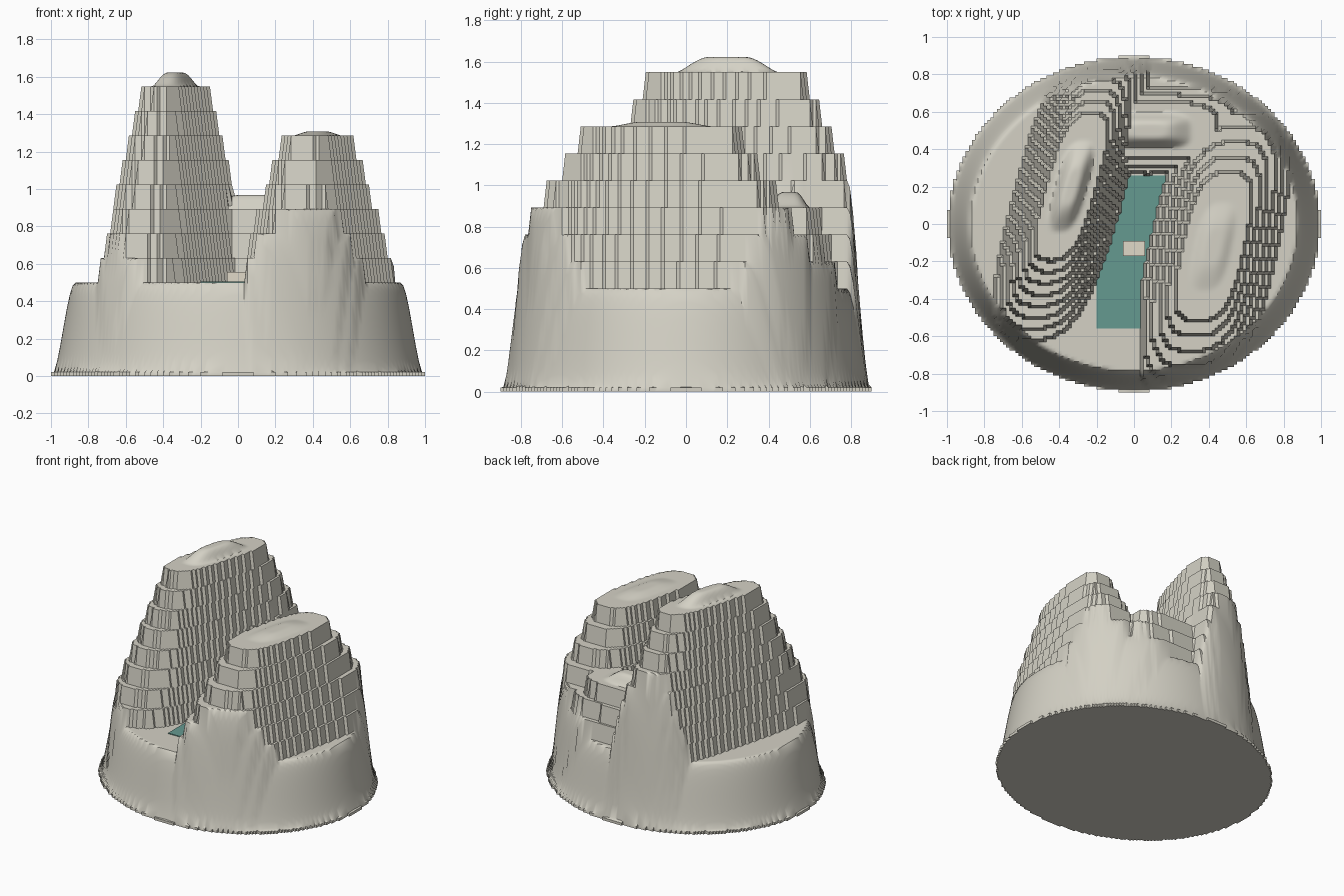
import bpy, bmesh, math

if "Cube" in bpy.data.objects:
    bpy.data.objects.remove(bpy.data.objects["Cube"])

BASE, STEP = 0.5, 0.131
STONE = (0.66, 0.64, 0.56, 1)


def smooth(t):
    t = max(0.0, min(1.0, t))
    return t * t * (3 - 2 * t)


def terraces(x, y, cx, cy, a, b, slant, power, shrink, levels, dome, dome_f):
    """Height of a stepped, slanted ridge above the base level."""
    u, v = x - cx - slant * (y - cy), y - cy
    f = ((abs(u) / a) ** power + (abs(v) / b) ** power) ** (1 / power)
    if f > 1:
        return 0.0
    n = min(levels, 1 + math.floor((1 - f) / shrink))
    return STEP * n + dome * smooth((dome_f - f) / (dome_f * 0.65)) ** 0.7


# centre x, y, half width, half length, slant, roundness, shrink per step, steps, dome height, dome size
LEFT_RIDGE = (-0.335, 0.20, 0.29, 0.82, 0.27, 3, 0.074, 8, 0.074, 0.30)
RIGHT_RIDGE = (0.425, -0.12, 0.34, 0.80, 0.21, 3, 0.100, 6, 0.022, 0.30)
SADDLE = (0.08, 0.50, 0.55, 0.23, 0.00, 4, 0.170, 3, 0.074, 0.42)


def height(x, y):
    r = math.hypot(x, y / 0.9)
    h = max(terraces(x, y, *LEFT_RIDGE), terraces(x, y, *SADDLE))
    if x > 0.035:                      # the valley floor stays open in front
        h = max(h, terraces(x, y, *RIGHT_RIDGE))
    return max(0.02, (BASE + h) * smooth((1 - r) / 0.13))


def add_object(name, bm, color):
    mesh = bpy.data.meshes.new(name)
    bm.to_mesh(mesh)
    bm.free()
    ob = bpy.data.objects.new(name, mesh)
    bpy.context.collection.objects.link(ob)
    mat = bpy.data.materials.new(name + "_color")
    mat.diffuse_color = color
    mat.use_nodes = True
    mat.node_tree.nodes["Principled BSDF"].inputs["Base Color"].default_value = mat.diffuse_color
    mesh.materials.append(mat)
    return ob


def add_box(name, lo, hi, color):
    bm = bmesh.new()
    bmesh.ops.create_cube(bm, size=1)
    for v in bm.verts:
        v.co = [(l + h) / 2 + c * (h - l) for c, l, h in zip(v.co, lo, hi)]
    return add_object(name, bm, color)


# Terraced island: grid cut to an ellipse and lifted
bm = bmesh.new()
bmesh.ops.create_grid(bm, x_segments=120, y_segments=120, size=1)
outside = [v for v in bm.verts if math.hypot(v.co.x, v.co.y) > 1.004]
for v in bm.verts:
    v.co.y *= 0.9
bmesh.ops.delete(bm, geom=outside, context='VERTS')
for v in bm.verts:
    v.co.z = height(v.co.x, v.co.y)

# Short skirt and flat underside
rim = [e for e in bm.edges if e.is_boundary]
skirt = bmesh.ops.extrude_edge_only(bm, edges=rim)["geom"]
for v in skirt:
    if isinstance(v, bmesh.types.BMVert):
        v.co.z = 0
bottom = [e for e in skirt if isinstance(e, bmesh.types.BMEdge) and e.is_boundary]
bmesh.ops.contextual_create(bm, geom=bottom)
bmesh.ops.recalc_face_normals(bm, faces=bm.faces)
island = add_object("terraced_island", bm, STONE)

bpy.context.view_layer.objects.active = island
island.select_set(True)
bpy.ops.object.shade_smooth_by_angle(angle=math.radians(40))

# Water in the valley and a small block standing in it
add_box("valley_water", (-0.2, -0.56, 0.49), (0.2, 0.26, 0.506), (0.13, 0.32, 0.28, 1))
add_box("small_block", (-0.06, -0.17, 0.5), (0.06, -0.09, 0.555), (0.75, 0.7, 0.58, 1))
